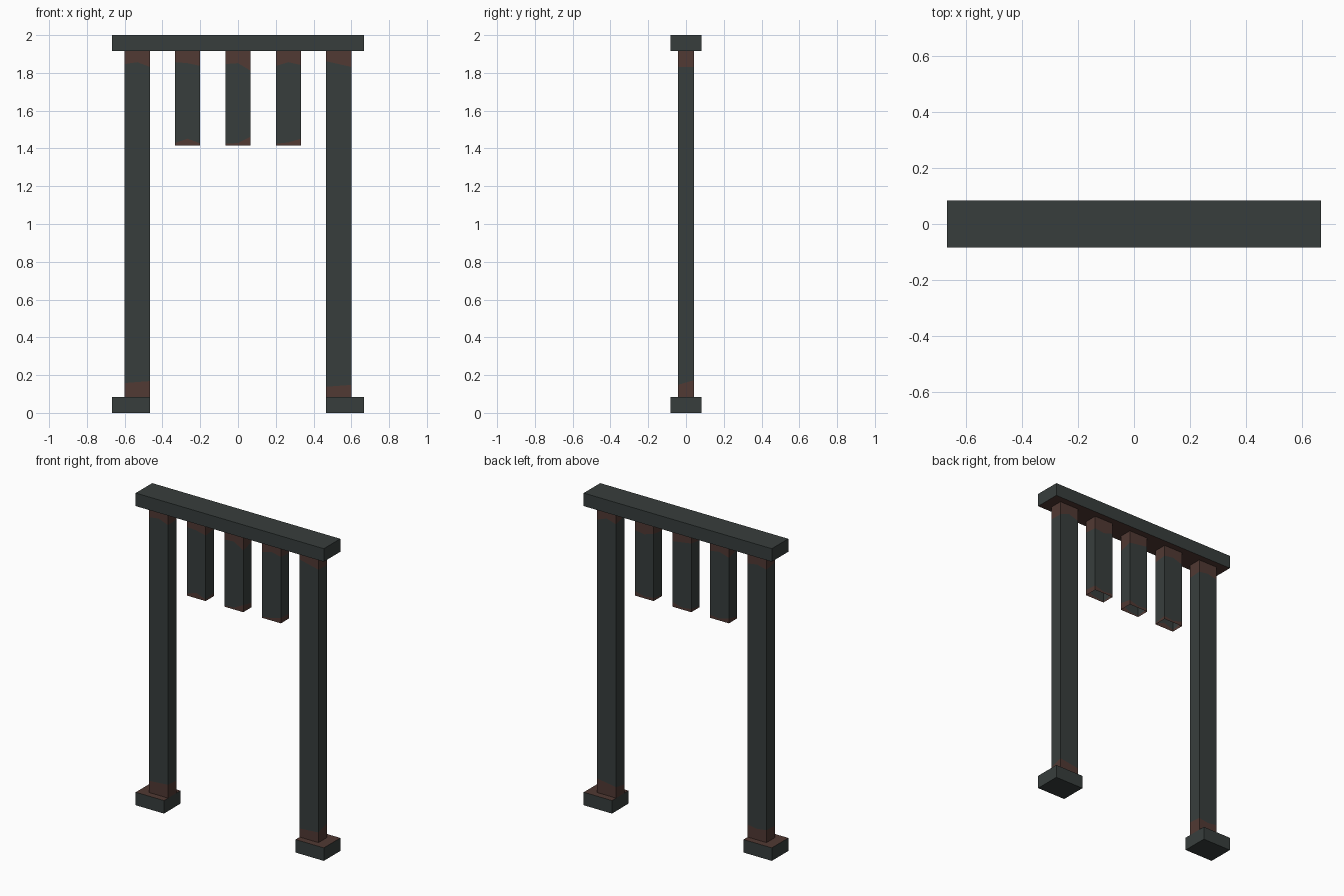
import bpy, bmesh

if "Cube" in bpy.data.objects:
    bpy.data.objects.remove(bpy.data.objects["Cube"])


def material(name, rgb):
    m = bpy.data.materials.new(name)
    m.diffuse_color = (*rgb, 1)
    m.use_nodes = True
    m.node_tree.nodes["Principled BSDF"].inputs["Base Color"].default_value = m.diffuse_color
    return m


IRON = material("dark iron", (0.039, 0.048, 0.046))
RUST = material("rust brown", (0.082, 0.041, 0.033))


def finish(bm, name):
    me = bpy.data.meshes.new(name)
    bm.to_mesh(me)
    bm.free()
    me.materials.append(IRON)
    me.materials.append(RUST)
    ob = bpy.data.objects.new(name, me)
    bpy.context.collection.objects.link(ob)


def block(name, x0, x1, z0, z1, rusty_side):
    """Solid block; the face pointing up (1) or down (-1) is rusty."""
    bm = bmesh.new()
    bmesh.ops.create_cube(bm, size=1)
    for v in bm.verts:
        v.co.x = (x0 + x1) / 2 + v.co.x * (x1 - x0)
        v.co.y *= 1 / 6
        v.co.z = (z0 + z1) / 2 + v.co.z * (z1 - z0)
    bm.normal_update()
    for f in bm.faces:
        f.material_index = int(f.normal.z * rusty_side > 0.5)
    finish(bm, name)


def bar(name, cx, z0, z1, low, high):
    """Open-ended box bar with ragged rust bands (heights per column)."""
    hx, hy = 1 / 15, 1 / 24
    ring = [(-hx, -hy), (0, -hy), (hx, -hy), (hx, hy), (0, hy), (-hx, hy)]
    bm = bmesh.new()
    rows = [[0] * 6, low, [z1 - z0 - h for h in high], [z1 - z0] * 6]
    grid = [[bm.verts.new((cx + x, y, z0 + h)) for (x, y), h in zip(ring, row)]
            for row in rows]
    for r in range(3):
        for i in range(6):
            j = (i + 1) % 6
            quad = (grid[r][i], grid[r][j], grid[r + 1][j], grid[r + 1][i])
            f = bm.faces.new(quad)
            f.material_index = int(r != 1)
    finish(bm, name)


# Top beam and feet
block("top_beam", -2 / 3, 2 / 3, 23 / 12, 2, -1)
block("left_foot", -2 / 3, -7 / 15, 0, 1 / 12, 1)
block("right_foot", 7 / 15, 2 / 3, 0, 1 / 12, 1)

# Tall posts
bar("left_post", -8 / 15, 1 / 12, 23 / 12,
    [0.075, 0.08, 0.085, 0.08, 0.07, 0.08], [0.07, 0.06, 0.085, 0.08, 0.07, 0.085])
bar("right_post", 8 / 15, 1 / 12, 23 / 12,
    [0.055, 0.06, 0.065, 0.09, 0.08, 0.07], [0.055, 0.07, 0.085, 0.085, 0.06, 0.08])

# Short hanging bars
bar("left_hanging_bar", -4 / 15, 17 / 12, 23 / 12,
    [0.012, 0.035, 0.01, 0.02, 0.012, 0.03], [0.06, 0.065, 0.08, 0.07, 0.06, 0.08])
bar("middle_hanging_bar", 0, 17 / 12, 23 / 12,
    [0.008, 0.012, 0.045, 0.03, 0.012, 0.02], [0.07, 0.065, 0.105, 0.08, 0.07, 0.06])
bar("right_hanging_bar", 4 / 15, 17 / 12, 23 / 12,
    [0.008, 0.015, 0.035, 0.03, 0.012, 0.02], [0.08, 0.06, 0.075, 0.08, 0.09, 0.07])
